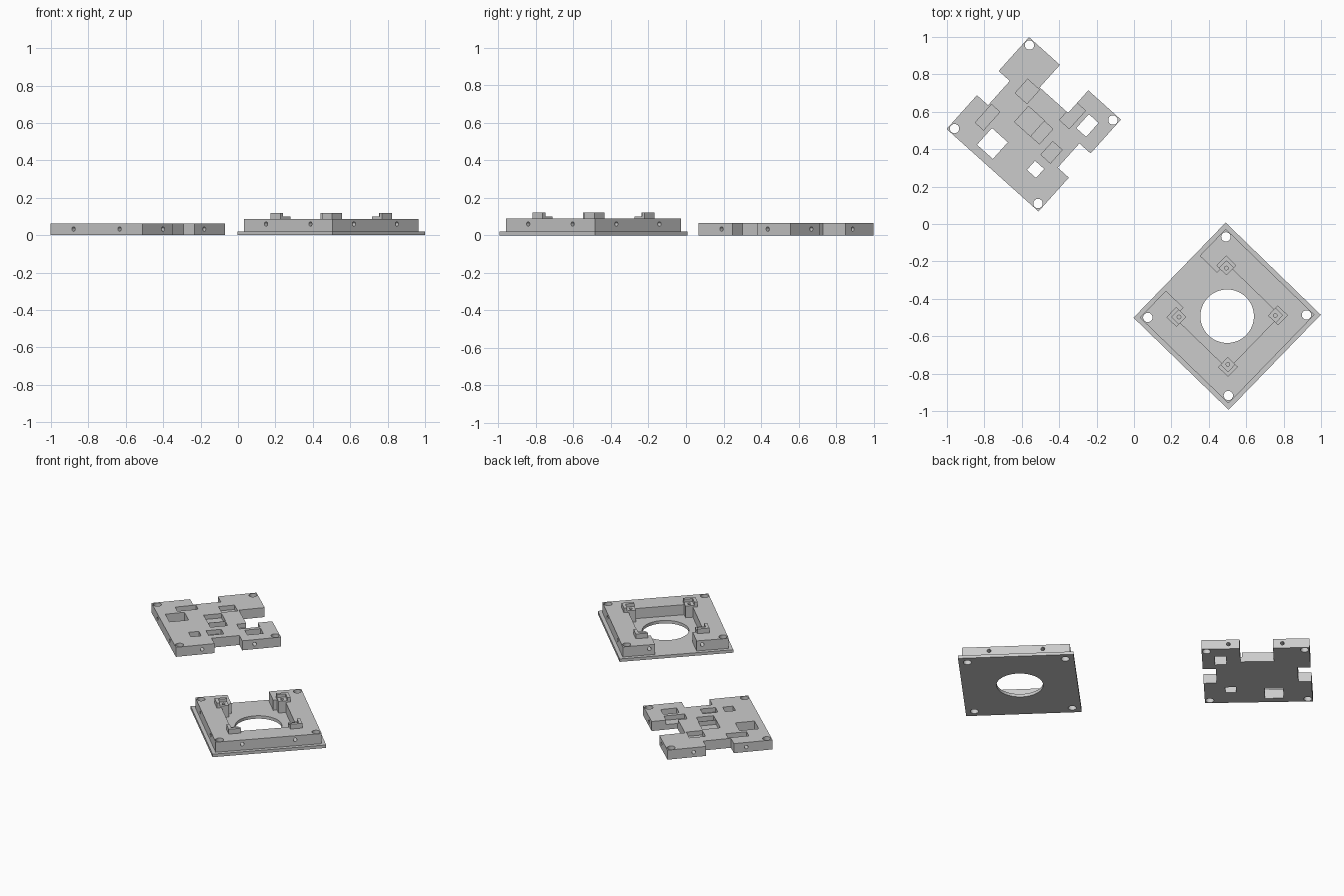
import bpy, math
from mathutils import Matrix

if "Cube" in bpy.data.objects:
    bpy.data.objects.remove(bpy.data.objects["Cube"])

grey = bpy.data.materials.new("grey_plastic")
grey.diffuse_color = (0.6, 0.6, 0.6, 1)
grey.use_nodes = True
grey.node_tree.nodes["Principled BSDF"].inputs["Base Color"].default_value = grey.diffuse_color


def block(name, x0, x1, y0, y1, z0, z1):
    bpy.ops.mesh.primitive_cube_add(size=1)
    ob = bpy.context.object
    ob.name = name
    ob.data.transform(Matrix.Translation(((x0 + x1) / 2, (y0 + y1) / 2, (z0 + z1) / 2))
                      @ Matrix.Diagonal((x1 - x0, y1 - y0, z1 - z0, 1)))
    return ob


def centred(x, y, w, d, z0, z1):
    return block("tool", x - w / 2, x + w / 2, y - d / 2, y + d / 2, z0, z1)


def rod(x, y, z, r, length, axis="Z", n=32):
    bpy.ops.mesh.primitive_cylinder_add(vertices=n, radius=r, depth=length)
    ob = bpy.context.object
    m = Matrix.Translation((x, y, z))
    if axis == "X":
        m = m @ Matrix.Rotation(math.pi / 2, 4, "Y")
    elif axis == "Y":
        m = m @ Matrix.Rotation(math.pi / 2, 4, "X")
    ob.data.transform(m)
    return ob


def combine(target, tool, operation="DIFFERENCE"):
    mod = target.modifiers.new("bool", "BOOLEAN")
    mod.operation = operation
    mod.solver = "EXACT"
    mod.object = tool
    bpy.context.view_layer.objects.active = target
    bpy.ops.object.modifier_apply(modifier=mod.name)
    bpy.data.objects.remove(tool, do_unlink=True)


def screw_holes(ob, half, z_side):
    # vertical corner holes and two blind holes in every side
    for sx in (-1, 1):
        for sy in (-1, 1):
            combine(ob, rod(0.3 * sx, 0.3 * sy, 0.05, 0.025, 0.3))
            combine(ob, rod(half * sx, 0.165 * sy, z_side, 0.012, 0.12, "X", 20))
            combine(ob, rod(0.165 * sx, half * sy, z_side, 0.012, 0.12, "Y", 20))


def finish(ob, x, y, degrees):
    ob.data.materials.clear()
    ob.data.materials.append(grey)
    for p in ob.data.polygons:
        p.material_index = 0
    ob.location = (x, y, 0)
    ob.rotation_euler = (0, 0, math.radians(degrees))
    bpy.ops.object.select_all(action="DESELECT")
    ob.select_set(True)
    bpy.context.view_layer.objects.active = ob
    bpy.ops.object.shade_smooth_by_angle(angle=math.radians(30))


# Mount: flanged base with a raised frame, open on one side
mount = block("mount_base", -0.354, 0.354, -0.354, 0.354, 0, 0.02)
frame = block("frame", -0.33, 0.33, -0.33, 0.33, 0.01, 0.088)
combine(mount, frame, "UNION")
combine(mount, block("pocket", -0.2, 0.2, -0.2, 0.2, 0.02, 0.2))
combine(mount, block("side_gap", -0.34, -0.19, -0.13, 0.13, 0.02, 0.2))
combine(mount, rod(0, 0, 0, 0.143, 0.2, n=64))

# Four corner posts with a stepped seat and a pilot hole
for sx in (-1, 1):
    for sy in (-1, 1):
        combine(mount, centred(0.192 * sx, 0.192 * sy, 0.075, 0.075, 0.01, 0.12), "UNION")
        combine(mount, centred(0.177 * sx, 0.177 * sy, 0.065, 0.065, 0.099, 0.2))
        combine(mount, rod(0.182 * sx, 0.182 * sy, 0.09, 0.01, 0.1, n=20))
screw_holes(mount, 0.33, 0.06)
finish(mount, 0.498, -0.493, -44.1)

# Cover plate with edge notches
H = 0.064
plate = block("cover_plate", -0.33, 0.33, -0.33, 0.33, 0, H)
for s in (-1, 1):
    combine(plate, centred(0.33 * s, 0, 0.16, 0.174, -0.1, 0.2))
combine(plate, block("back_notch", -0.108, 0.096, 0.168, 0.4, -0.1, 0.2))

# Through windows: x, y, width, depth
for w in ((-0.096, -0.224, 0.114, 0.12), (0.218, 0.187, 0.07, 0.10),
          (0.168, -0.173, 0.065, 0.065)):
    combine(plate, centred(*w, -0.1, 0.2))

# Shallow component recesses: x, y, width, depth
for r in ((-0.143, 0.108, 0.085, 0.1), (-0.209, -0.137, 0.06, 0.13),
          (-0.028, -0.003, 0.114, 0.112), (0.062, -0.004, 0.062, 0.108),
          (0.171, -0.048, 0.068, 0.095), (0.122, 0.174, 0.07, 0.13)):
    combine(plate, centred(*r, H - 0.03, 0.2))
screw_holes(plate, 0.33, 0.033)
finish(plate, -0.536, 0.533, -41.9)
